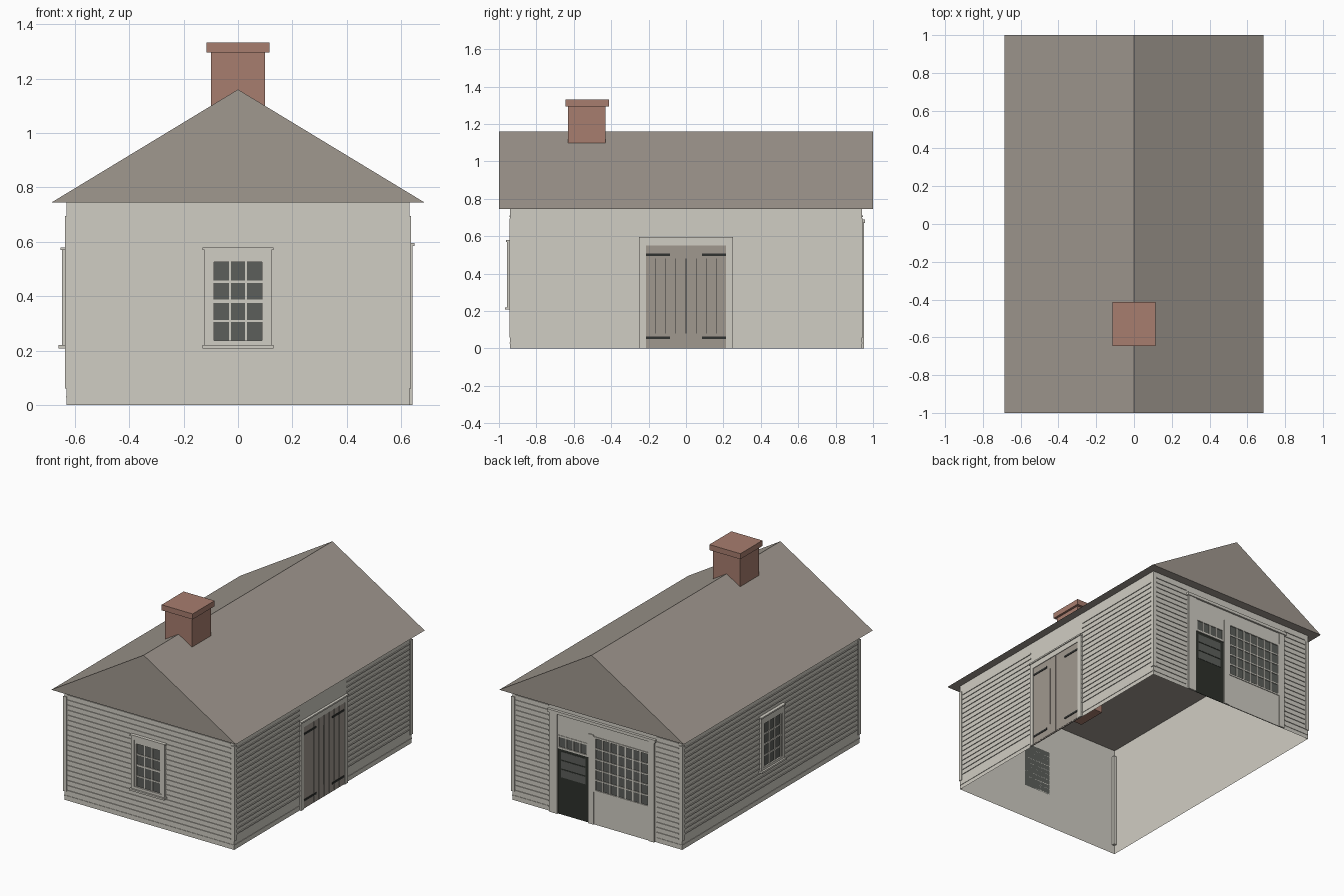
import bpy, bmesh
from mathutils import Vector

if "Cube" in bpy.data.objects:
    bpy.data.objects.remove(bpy.data.objects["Cube"], do_unlink=True)


def material(name, rgb):
    m = bpy.data.materials.new(name)
    m.use_nodes = True
    lin = [((c / 255 + 0.055) / 1.055) ** 2.4 for c in rgb] + [1]
    m.diffuse_color = lin
    m.node_tree.nodes["Principled BSDF"].inputs["Base Color"].default_value = lin
    return m


PAINT = material("cream paint", (208, 205, 195))
ROOF = material("weathered wood", (160, 152, 143))
BRICK = material("brick", (167, 125, 110))
GLASS = material("window glass", (92, 95, 91))
DARK = material("dark door paint", (45, 49, 43))
IRON = material("black iron", (48, 50, 48))

HX, HY, EAVE, RIDGE = 0.63, 0.94, 0.745, 1.16


def add_box(bm, lo, hi):
    verts = bmesh.ops.create_cube(bm, size=1)["verts"]
    for v in verts:
        v.co = Vector((a + (b - a) * (c + 0.5) for a, b, c in zip(lo, hi, v.co)))
    return verts


def finish(name, bm, mat):
    bmesh.ops.recalc_face_normals(bm, faces=bm.faces)
    mesh = bpy.data.meshes.new(name)
    bm.to_mesh(mesh)
    bm.free()
    mesh.materials.append(mat)
    ob = bpy.data.objects.new(name, mesh)
    bpy.context.collection.objects.link(ob)
    return ob


def on_wall(side, u, z, d):
    """Box corners from a range along the wall, a height range and a depth range."""
    if side in ("front", "back"):
        s, half = (-1 if side == "front" else 1), HY
    else:
        s, half = (-1 if side == "left" else 1), HX
    out = sorted(s * (half + k) for k in d)
    if side in ("front", "back"):
        return (u[0], out[0], z[0]), (u[1], out[1], z[1])
    return (out[0], u[0], z[0]), (out[1], u[1], z[1])


def part(name, side, mat, boxes):
    bm = bmesh.new()
    for u0, u1, z0, z1, depth in boxes:
        add_box(bm, *on_wall(side, (u0, u1), (z0, z1), (0, depth)))
    return finish(side + "_" + name, bm, mat)


def frame(u0, u1, z0, z1, w, depth):
    """Four boards around an opening."""
    return [(u0, u0 + w, z0, z1, depth), (u1 - w, u1, z0, z1, depth),
            (u0 + w, u1 - w, z1 - w, z1, depth), (u0 + w, u1 - w, z0, z0 + w, depth)]


def grid(u0, u1, z0, z1, cols, rows, w, depth):
    """Glazing bars between panes."""
    du, dz = (u1 - u0) / cols, (z1 - z0) / rows
    bars = [(u0 + i * du - w / 2, u0 + i * du + w / 2, z0, z1, depth) for i in range(1, cols)]
    bars += [(u0, u1, z0 + j * dz - w / 2, z0 + j * dz + w / 2, depth) for j in range(1, rows)]
    return bars


# Wall shell, open below
bm = bmesh.new()
add_box(bm, (-HX, -HY, 0), (HX, HY, EAVE))
bm.normal_update()
bmesh.ops.delete(bm, geom=[f for f in bm.faces if abs(f.normal.z) > 0.5], context="FACES_ONLY")
finish("walls", bm, PAINT)

# Gable roof as a solid prism
bm = bmesh.new()
gable = bm.faces.new([bm.verts.new(p) for p in
                      ((-0.685, -1, EAVE), (0.685, -1, EAVE), (0, -1, RIDGE))])
end = bmesh.ops.extrude_face_region(bm, geom=[gable], use_keep_orig=True)["geom"]
bmesh.ops.translate(bm, vec=(0, 2, 0), verts=[g for g in end if isinstance(g, bmesh.types.BMVert)])
finish("roof", bm, ROOF)

# Chimney with cap
bm = bmesh.new()
add_box(bm, (-0.1, -0.63, 0.6), (0.1, -0.43, 1.3))
add_box(bm, (-0.115, -0.645, 1.295), (0.115, -0.412, 1.332))
finish("chimney", bm, BRICK)

# Clapboard edges, as thin ledges on each wall
PITCH, LEDGE = 0.0337, 0.005
spans = {"front": [(-0.605, 0.605)], "back": [(-0.605, -0.44), (0.36, 0.605)],
         "left": [(-0.915, 0.915)], "right": [(-0.915, -0.25), (0.25, 0.915)]}
for side, runs in spans.items():
    first, last = (-1, 18) if side in ("front", "back") else (0, 17)
    part("clapboards", side, PAINT,
         [(a, b, 0.096 + k * PITCH, 0.104 + k * PITCH, LEDGE)
          for a, b in runs for k in range(first, last + 1)])
    # Ledge along the base, running the full width
    edge = HX if side in ("front", "back") else HY
    ends = [(-edge if i == 0 else a, edge if i == len(runs) - 1 else b)
            for i, (a, b) in enumerate(runs)]
    part("base_ledge", side, PAINT, [(a, b, 0.027, 0.033, 0.003) for a, b in ends])

# Corner boards
bm = bmesh.new()
for sx in (-1, 1):
    for sy in (-1, 1):
        x, y = sorted((sx * 0.61, sx * 0.635)), sorted((sy * 0.92, sy * 0.945))
        add_box(bm, (x[0], y[0], 0.06), (x[1], y[1], 0.695))
finish("corner_boards", bm, PAINT)

# Small sash windows
for side in ("front", "left"):
    part("window_glass", side, GLASS, [(-0.1, 0.1, 0.23, 0.535, 0.007)])
    part("window_casing", side, PAINT,
         frame(-0.123, 0.123, 0.215, 0.572, 0.022, 0.017)
         + [(-0.101, 0.101, 0.525, 0.55, 0.014), (-0.101, -0.088, 0.23, 0.53, 0.013),
            (0.088, 0.101, 0.23, 0.53, 0.013)]
         + [(-0.13, 0.13, 0.57, 0.58, 0.022), (-0.13, 0.13, 0.208, 0.22, 0.029)])
    part("window_bars", side, PAINT,
         grid(-0.088, 0.088, 0.236, 0.526, 3, 4, 0.008, 0.011)
         + [(-0.088, 0.088, 0.376, 0.388, 0.012)])

# Plank double door with strap hinges
planks = []
for k in range(4):
    for s in (-1, 1):
        a, b = sorted((s * (0.003 + k * 0.0537), s * (0.0005 + (k + 1) * 0.0537)))
        planks.append((a, b, 0.005, 0.55, 0.008))
part("door_planks", "right", ROOF, planks)
part("door_gaps", "right", IRON, [(-0.215, 0.215, 0.08, 0.48, 0.005)])
part("door_backing", "right", ROOF, [(-0.215, 0.215, 0, 0.08, 0.006),
                                     (-0.215, 0.215, 0.48, 0.55, 0.006)])
part("door_hinges", "right", IRON,
     [(min(s * 0.085, s * 0.215), max(s * 0.085, s * 0.215), z, z + 0.013, 0.011)
      for s in (-1, 1) for z in (0.05, 0.494)])
part("door_casing", "right", PAINT,
     [(-0.248, -0.215, 0, 0.59, 0.012), (0.215, 0.248, 0, 0.59, 0.012),
      (-0.215, 0.215, 0.55, 0.59, 0.012), (-0.25, 0.25, 0.585, 0.595, 0.018)])

# Shopfront panelling, posts and cornice
part("shopfront_panel", "back", PAINT,
     [(-0.43, 0.05, 0, 0.23, 0.006), (-0.43, 0.35, 0.58, 0.68, 0.006),
      (0.05, 0.29, 0.52, 0.58, 0.006)])
part("shopfront_posts", "back", PAINT,
     [(0.29, 0.35, 0, 0.67, 0.012), (0.02, 0.06, 0, 0.6, 0.012), (-0.43, -0.39, 0, 0.67, 0.012),
      (-0.44, 0.36, 0.67, 0.69, 0.018)])

# Display window
part("display_glass", "back", GLASS, [(-0.39, 0.02, 0.23, 0.58, 0.003)])
part("display_bars", "back", PAINT,
     frame(-0.39, 0.02, 0.22, 0.59, 0.012, 0.01) + grid(-0.38, 0.01, 0.23, 0.58, 7, 5, 0.008, 0.008))

# Entrance door with glazed top and transom
part("entrance_door", "back", DARK, [(0.06, 0.29, 0, 0.44, 0.003)])
part("entrance_glass", "back", GLASS,
     [(0.085, 0.265, 0.25 + k * 0.06, 0.302 + k * 0.06, 0.005) for k in range(3)])
part("transom_glass", "back", GLASS, [(0.06, 0.29, 0.44, 0.52, 0.003)])
part("transom_bars", "back", PAINT,
     frame(0.06, 0.29, 0.44, 0.53, 0.012, 0.009) + grid(0.07, 0.28, 0.45, 0.52, 4, 1, 0.008, 0.008))
